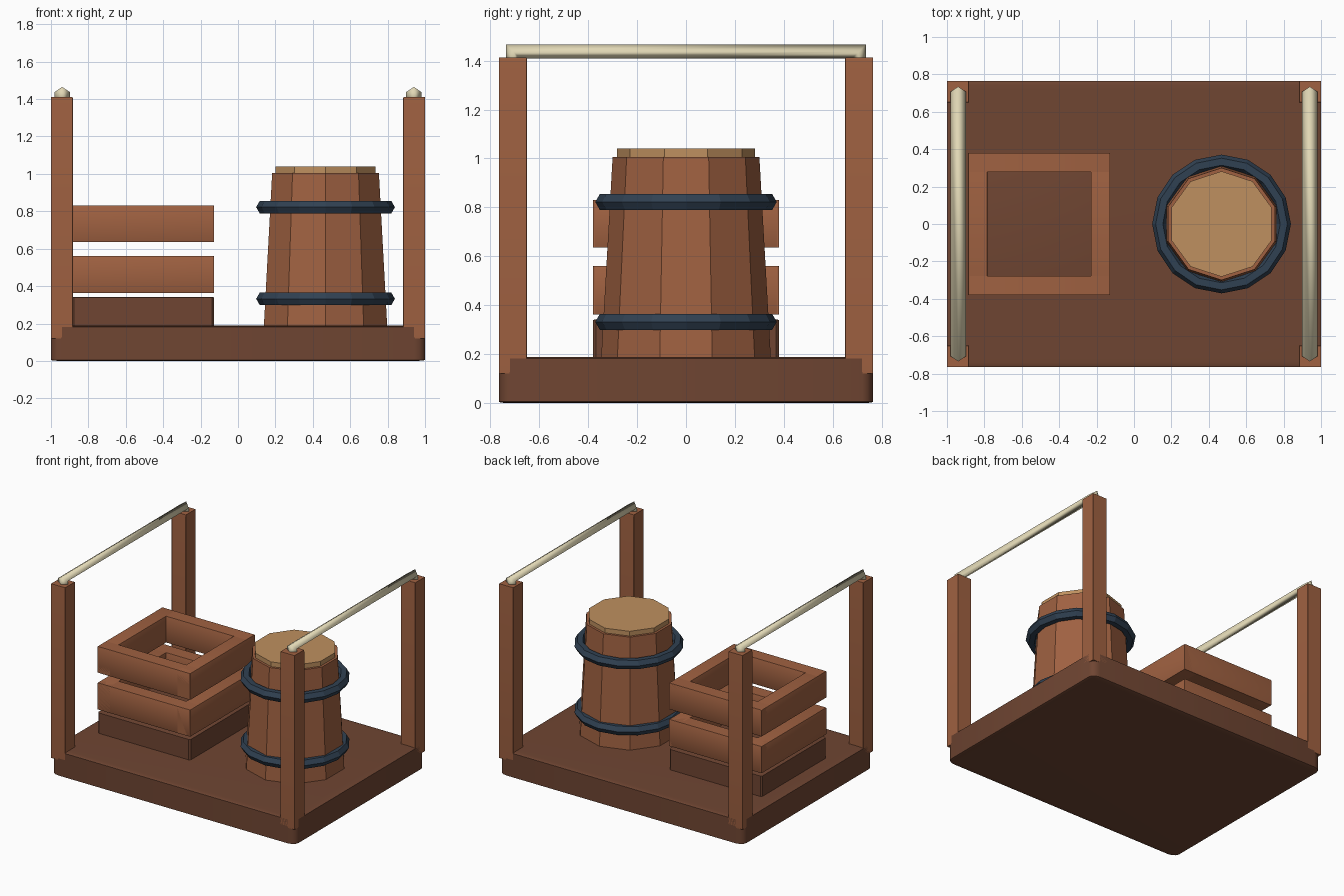
import bpy, bmesh
from mathutils import Matrix, Vector

if "Cube" in bpy.data.objects:
    bpy.data.objects.remove(bpy.data.objects["Cube"])


def mat(name, rgb):
    m = bpy.data.materials.new(name)
    m.diffuse_color = (*rgb, 1)
    m.use_nodes = True
    m.node_tree.nodes["Principled BSDF"].inputs["Base Color"].default_value = m.diffuse_color
    return m


DARK = mat("dark_wood", (0.16, 0.06, 0.032))
WOOD = mat("wood", (0.35, 0.12, 0.053))
LID = mat("pale_wood", (0.52, 0.28, 0.115))
IRON = mat("iron", (0.03, 0.053, 0.085))
ROPE = mat("rail_cream", (0.75, 0.68, 0.46))


def finish(name, bm, material, smooth=False):
    bmesh.ops.recalc_face_normals(bm, faces=bm.faces)
    me = bpy.data.meshes.new(name)
    bm.to_mesh(me)
    bm.free()
    for p in me.polygons:
        p.use_smooth = smooth
    me.materials.append(material)
    ob = bpy.data.objects.new(name, me)
    bpy.context.collection.objects.link(ob)
    return ob


def box(name, lo, hi, material, bevel=0.03, segments=2):
    """Bevelled unit cube stretched between two corners."""
    lo, hi = Vector(lo), Vector(hi)
    bm = bmesh.new()
    bmesh.ops.create_cube(bm, size=1)
    bmesh.ops.bevel(bm, geom=bm.edges[:], offset=bevel, segments=segments,
                    profile=0.5, affect='EDGES')
    bmesh.ops.scale(bm, vec=hi - lo, verts=bm.verts)
    bmesh.ops.translate(bm, vec=(lo + hi) / 2, verts=bm.verts)
    ob = finish(name, bm, material)
    bpy.context.view_layer.objects.active = ob
    ob.select_set(True)
    bpy.ops.object.shade_smooth_by_angle(angle=0.6)
    ob.select_set(False)
    return ob


def drum(name, x, r0, r1, z0, z1, material):
    """Ten-sided tapered cylinder."""
    bm = bmesh.new()
    bmesh.ops.create_cone(bm, cap_ends=True, segments=10, radius1=r0, radius2=r1,
                          depth=z1 - z0, matrix=Matrix.Translation((x, 0, (z0 + z1) / 2)))
    return finish(name, bm, material)


def rail(name, x):
    """Diamond section swept up from one post, across and down into the other."""
    w, h, y, z = 0.041, 0.028, 0.707, 1.437
    section = [(w, 0), (0, h), (-w, 0), (0, -h)]
    bm = bmesh.new()
    rings = []
    for side, top in ((-1, 0), (-1, 1), (1, 1), (1, 0)):
        rings.append([bm.verts.new((x + u, side * (y + v), z + v if top else 1.38))
                      for u, v in section])
    for a, b in zip(rings, rings[1:]):
        for i in range(4):
            j = (i + 1) % 4
            bm.faces.new((a[i], a[j], b[j], b[i]))
    bm.faces.new(rings[0])
    bm.faces.new(rings[-1])
    return finish(name, bm, ROPE, True)


# Platform
box("platform", (-1, -0.765, 0), (1, 0.765, 0.188), DARK, 0.03, 3)

# Corner posts and side rails
for sx, xn in ((-1, "left"), (1, "right")):
    for sy, yn in ((-1, "front"), (1, "back")):
        xs, ys = sorted((sx * 0.883, sx)), sorted((sy * 0.65, sy * 0.765))
        box(f"{yn}_{xn}_post", (xs[0], ys[0], 0.12), (xs[1], ys[1], 1.412), WOOD, 0.01, 1)
    rail(f"{xn}_rail", sx * 0.94)

# Crate: solid bottom and two levels of boards
X0, X1, Y, T = -0.887, -0.127, 0.38, 0.103
box("crate_bottom", (X0, -Y, 0.18), (X1, Y, 0.342), DARK, 0.015, 1)
for level, z0, z1 in (("lower", 0.362, 0.56), ("upper", 0.635, 0.83)):
    box(f"crate_{level}_front", (X0, -Y, z0), (X1, -Y + T, z1), WOOD, 0.01, 1)
    box(f"crate_{level}_back", (X0, Y - T, z0), (X1, Y, z1), WOOD, 0.01, 1)
    box(f"crate_{level}_left", (X0, -Y, z0), (X0 + T, Y, z1), WOOD, 0.01, 1)
    box(f"crate_{level}_right", (X1 - T, -Y, z0), (X1, Y, z1), WOOD, 0.01, 1)

# Barrel, lid and hoops
BX = 0.468
drum("barrel", BX, 0.347, 0.3, 0.18, 1.005, WOOD)
drum("barrel_lid", BX, 0.282, 0.282, 0.99, 1.04, LID)
for name, z in (("lower_hoop", 0.332), ("upper_hoop", 0.822)):
    bpy.ops.mesh.primitive_torus_add(location=(BX, 0, z), major_radius=0.333, minor_radius=0.038,
                                     major_segments=16, minor_segments=6)
    hoop = bpy.context.object
    hoop.name = name
    hoop.data.materials.append(IRON)
    hoop.select_set(False)
